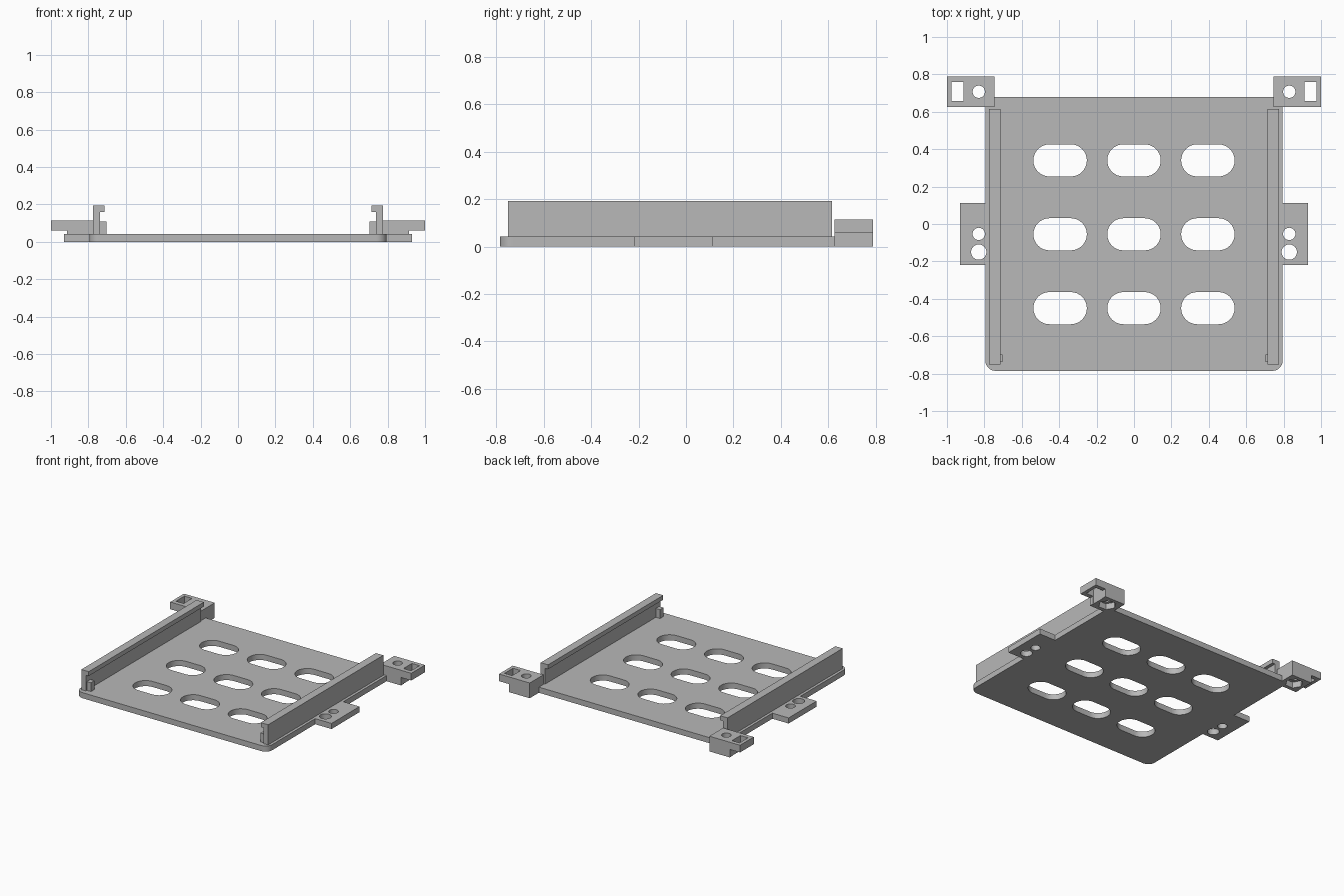
import bpy, bmesh, math
from mathutils import Vector

if "Cube" in bpy.data.objects:
    bpy.data.objects.remove(bpy.data.objects["Cube"], do_unlink=True)

grey = bpy.data.materials.new("plain grey")
grey.use_nodes = True
COLOUR = (0.48, 0.48, 0.48, 1)
grey.diffuse_color = COLOUR
grey.node_tree.nodes["Principled BSDF"].inputs["Base Color"].default_value = COLOUR


def prism(name, outline, low, high, axis="z"):
    """Extrude a 2D outline along z (outline in xy) or y (outline in xz)."""
    bm = bmesh.new()
    place = (lambda p: (p[0], p[1], low)) if axis == "z" else (lambda p: (p[0], low, p[1]))
    face = bm.faces.new([bm.verts.new(place(p)) for p in outline])
    grown = bmesh.ops.extrude_face_region(bm, geom=[face])["geom"]
    step = Vector((0, 0, high - low) if axis == "z" else (0, high - low, 0))
    bmesh.ops.translate(bm, vec=step, verts=[v for v in grown if isinstance(v, bmesh.types.BMVert)])
    bmesh.ops.recalc_face_normals(bm, faces=bm.faces)
    mesh = bpy.data.meshes.new(name)
    bm.to_mesh(mesh)
    bm.free()
    mesh.materials.append(grey)
    obj = bpy.data.objects.new(name, mesh)
    bpy.context.collection.objects.link(obj)
    return obj


def arc(cx, cy, r, start, end, steps):
    angles = [math.radians(start + (end - start) * i / steps) for i in range(steps + 1)]
    return [(cx + r * math.cos(a), cy + r * math.sin(a)) for a in angles]


def circle(cx, cy, r, sides=32):
    return arc(cx, cy, r, 0, 360, sides)[:-1]


def rect(x0, x1, y0, y1):
    return [(x0, y0), (x1, y0), (x1, y1), (x0, y1)]


def slot(cx, cy, half, r):
    return arc(cx + half, cy, r, -90, 90, 16) + arc(cx - half, cy, r, 90, 270, 16)


def flip(points, side):
    return [(side * x, y) for x, y in points]


def cut(obj, cutters):
    """Subtract the cutters and bake the result."""
    for c in cutters:
        mod = obj.modifiers.new("cut", "BOOLEAN")
        mod.operation, mod.solver, mod.object = "DIFFERENCE", "EXACT", c
    graph = bpy.context.evaluated_depsgraph_get()
    baked = bpy.data.meshes.new_from_object(obj.evaluated_get(graph))
    obj.modifiers.clear()
    obj.data = baked
    for c in cutters:
        bpy.data.objects.remove(c, do_unlink=True)


def join(obj, other):
    mod = obj.modifiers.new("join", "BOOLEAN")
    mod.operation, mod.solver, mod.object = "UNION", "EXACT", other
    cut(obj, [])
    bpy.data.objects.remove(other, do_unlink=True)


# Base plate: rounded front corners, side tabs, notched rear corners
THICK = 0.042
half = arc(0.74, -0.73, 0.055, -90, 0, 10) + [
    (0.795, -0.22), (0.93, -0.22), (0.93, 0.112), (0.795, 0.112),
    (0.795, 0.625), (0.745, 0.625), (0.745, 0.68)]
plate = prism("base_plate", half + flip(half, -1)[::-1], 0, THICK)
holes = [slot(x, y, 0.057, 0.086) for x in (-0.395, 0, 0.395) for y in (-0.45, -0.055, 0.34)]
for side in (1, -1):
    holes += [circle(side * 0.83, -0.053, 0.033), circle(side * 0.83, -0.15, 0.041)]
cut(plate, [prism("hole_cutter", h, -0.1, 0.2) for h in holes])
parts = [plate]

for side, word in ((1, "left"), (-1, "right")):
    # Side rail with an inward lip, plus a small stop at its front end
    profile = [(0.775, THICK), (0.775, 0.193), (0.714, 0.193), (0.714, 0.16),
               (0.738, 0.16), (0.738, THICK)]
    parts.append(prism(word + "_rail", flip(profile, side), -0.75, 0.615, "y"))
    parts.append(prism(word + "_rail_stop", flip(rect(0.703, 0.738, -0.738, -0.697), side),
                       THICK, 0.108))

    # Rear mounting bracket: foot and raised outer ear
    bracket = prism(word + "_rear_bracket", flip(
        [(0.745, 0), (0.915, 0), (0.915, 0.06), (1, 0.06), (1, 0.114), (0.745, 0.114)], side),
        0.625, 0.788, "y")
    cut(bracket, [
        prism("screw_cutter", circle(side * 0.83, 0.707, 0.033), -0.1, 0.2),
        prism("nut_cutter", circle(side * 0.83, 0.707, 0.062, 6), -0.1, 0.045),
        prism("strap_cutter", flip(rect(0.912, 0.975, 0.658, 0.758), side), -0.1, 0.2)])
    parts.append(bracket)

# Crisp edges with smooth hole walls
bpy.ops.object.select_all(action="DESELECT")
for obj in parts:
    obj.select_set(True)
bpy.context.view_layer.objects.active = plate
bpy.ops.object.shade_smooth_by_angle(angle=math.radians(30))
